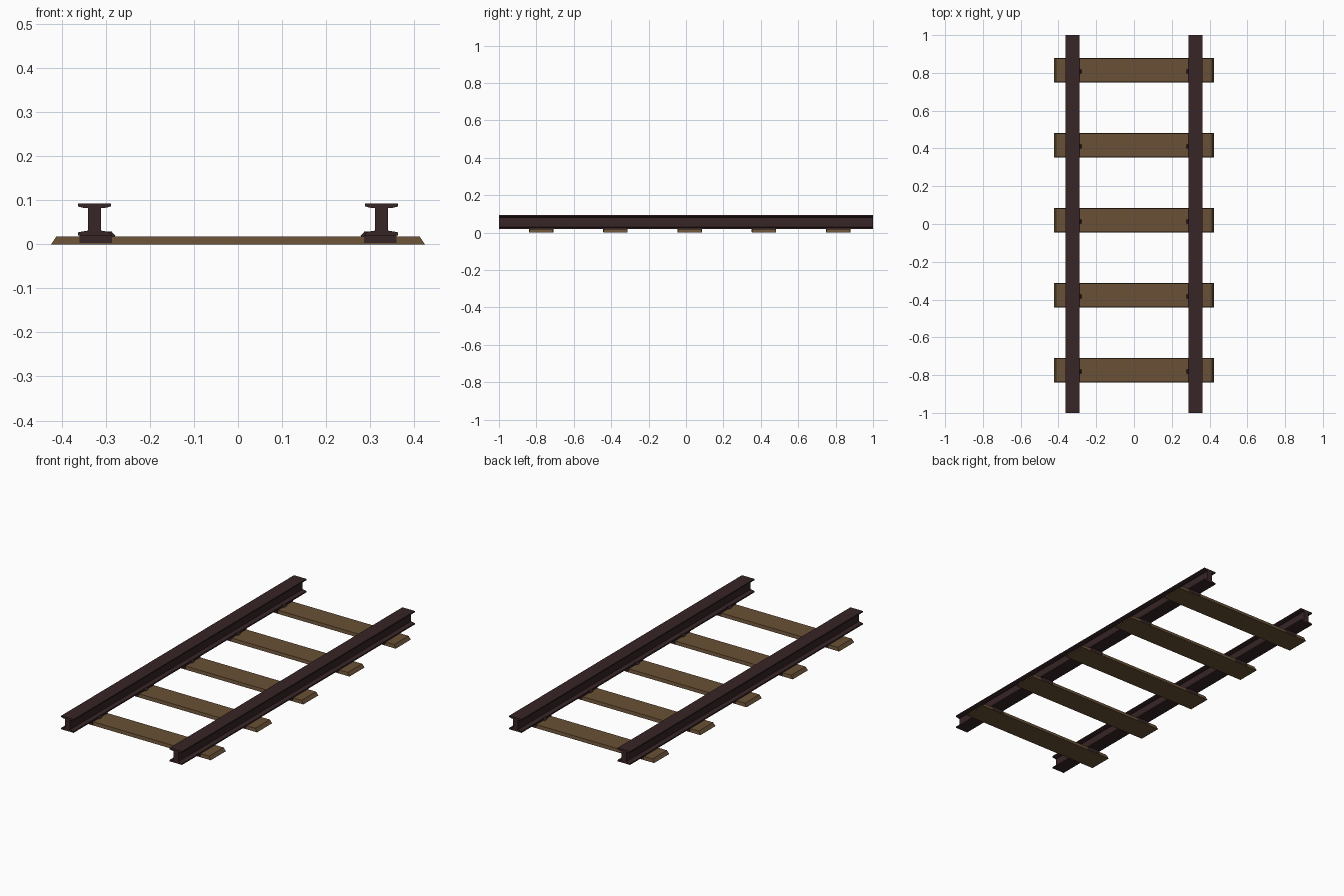
import bpy
import bmesh

if "Cube" in bpy.data.objects:
    bpy.data.objects.remove(bpy.data.objects["Cube"])


def material(name, rgb):
    m = bpy.data.materials.new(name)
    m.diffuse_color = (*rgb, 1)
    m.use_nodes = True
    m.node_tree.nodes["Principled BSDF"].inputs["Base Color"].default_value = m.diffuse_color
    return m


RUST = material("dark_rusty_steel", (0.038, 0.018, 0.019))
WOOD = material("brown_wood", (0.14, 0.081, 0.037))


def prism(name, profile, y0, y1, mat, top_inset=0.0):
    """Extrude an x-z outline along y; optionally pull in the top edges."""
    bm = bmesh.new()
    zmax = max(p[1] for p in profile)
    rings = []
    for y, s in ((y0, 1), (y1, -1)):
        rings.append([bm.verts.new((x, y + (s * top_inset if z == zmax else 0), z))
                      for x, z in profile])
    n = len(profile)
    bm.faces.new(rings[0])
    bm.faces.new(rings[1][::-1])
    for i in range(n):
        j = (i + 1) % n
        bm.faces.new((rings[0][i], rings[1][i], rings[1][j], rings[0][j]))
    bmesh.ops.recalc_face_normals(bm, faces=bm.faces[:])
    me = bpy.data.meshes.new(name)
    bm.to_mesh(me)
    bm.free()
    me.materials.append(mat)
    ob = bpy.data.objects.new(name, me)
    bpy.context.collection.objects.link(ob)
    return ob


RAIL_X = 0.326
TIES = [0.02 + 0.397 * i for i in range(-2, 3)]

# I-beam rails
half = [(0.0375, 0.020), (0.0375, 0.027), (0.027, 0.029), (0.015, 0.031),
        (0.015, 0.082), (0.027, 0.083), (0.0375, 0.086), (0.0375, 0.093)]
for side, label in ((-1, "left"), (1, "right")):
    outline = [(side * RAIL_X + x, z) for x, z in half]
    outline += [(side * RAIL_X - x, z) for x, z in reversed(half)]
    prism(label + "_rail", outline, -1, 1, RUST)

# Wooden ties with sloped ends
tie_outline = [(-0.424, 0), (0.424, 0), (0.412, 0.018), (-0.412, 0.018)]
for i, y in enumerate(TIES):
    prism(f"tie_{i}", tie_outline, y - 0.065, y + 0.065, WOOD, 0.003)

# Bearing plates under the rails and spikes clamping the inner foot
for i, y in enumerate(TIES):
    for side, label in ((-1, "left"), (1, "right")):
        plate = [(side * (0.323 + dx), z)
                 for dx, z in ((-0.037, 0.003), (0.037, 0.003), (0.037, 0.021), (-0.037, 0.021))]
        prism(f"{label}_plate_{i}", plate, y - 0.0655, y + 0.0655, RUST)
        spike = [(side * x, z) for x, z in ((0.284, 0.012), (0.278, 0.019),
                                            (0.287, 0.029), (0.300, 0.029), (0.300, 0.012))]
        prism(f"{label}_spike_{i}", spike, y - 0.018, y + 0.003, RUST)
